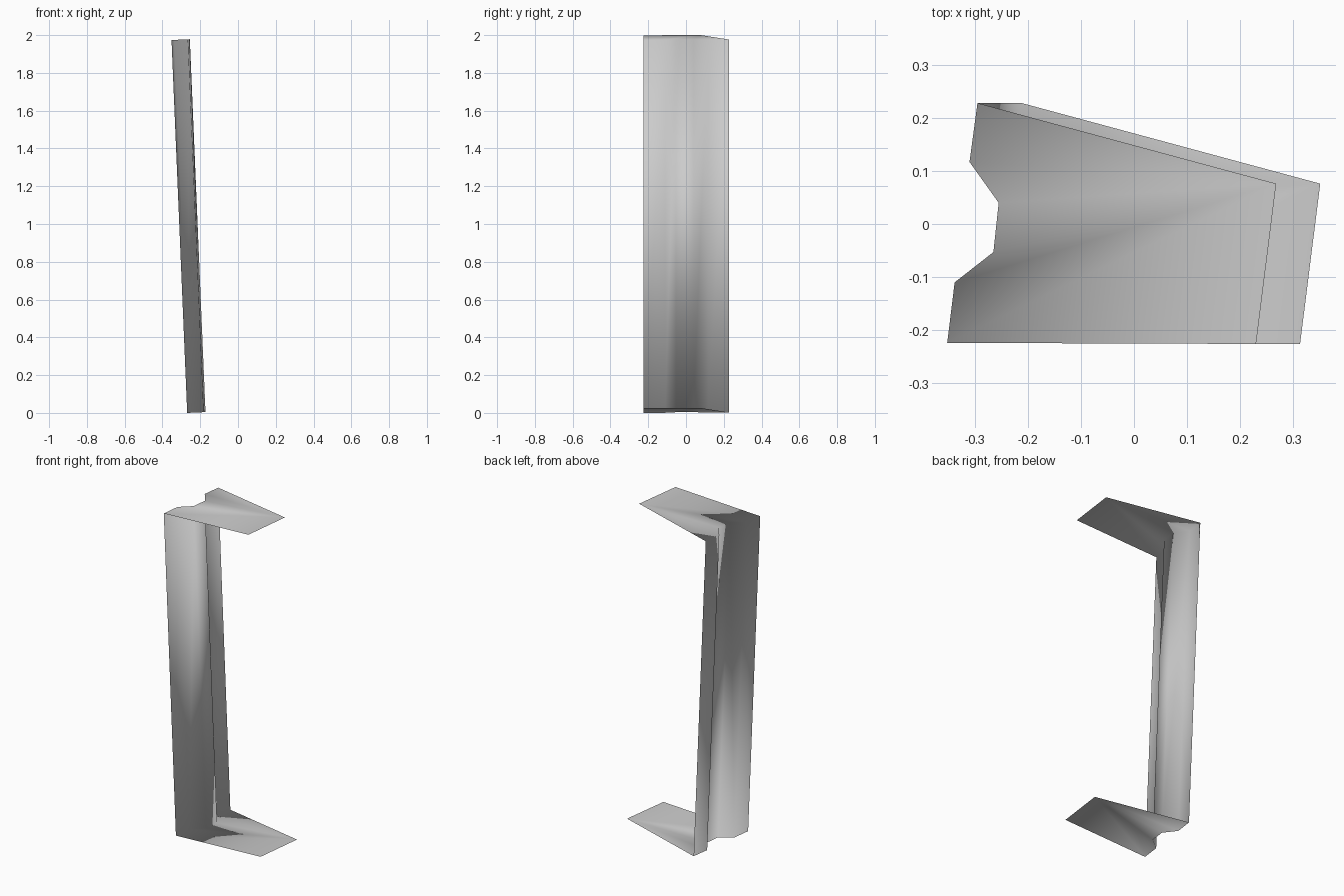
import bpy
import bmesh
from mathutils import Vector

cube = bpy.data.objects.get("Cube")
if cube:
    bpy.data.objects.remove(cube, do_unlink=True)

HEIGHT = 1.974    # length of the web
LEAN = 0.083      # sideways drift of the web from top to bottom
TILT = 0.0425     # slope of the flaps

# Joggled web section, back to front, then the free corners of the flap
web = [(-0.295, 0.228), (-0.31, 0.117), (-0.255, 0.04),
       (-0.265, -0.053), (-0.338, -0.11), (-0.352, -0.224)]
free = [(0.23, -0.226), (0.268, 0.076)]
outline = web + free

grey = bpy.data.materials.new("light grey")
grey.use_nodes = True
colour = (0.6, 0.6, 0.6, 1)
grey.diffuse_color = colour
grey.node_tree.nodes["Principled BSDF"].inputs["Base Color"].default_value = colour

bm = bmesh.new()


def ring(shift, base):
    """Outline of one flap, lying on its tilted plane."""
    return [bm.verts.new((x + shift, y, base + TILT * (x - web[-1][0])))
            for x, y in outline]


def face(verts, facing):
    f = bm.faces.new(verts)
    f.normal_update()
    if f.normal.dot(Vector(facing)) < 0:
        f.normal_flip()
    f.smooth = True


top = ring(0, HEIGHT)
bottom = ring(LEAN, 0)

# Flaps, fanned from the outer back corner
for verts, facing in ((top, (0, 0, 1)), (bottom, (0, 0, -1))):
    for a, b in zip(verts[:-2], verts[1:-1]):
        face((a, b, verts[-1]), facing)

# Web panels, facing the inside of the channel
for i in range(len(web) - 1):
    face((top[i], top[i + 1], bottom[i + 1], bottom[i]), (1, 0, 0))

mesh = bpy.data.meshes.new("folded_bracket")
bm.to_mesh(mesh)
bm.free()
mesh.materials.append(grey)
bracket = bpy.data.objects.new("folded_bracket", mesh)
bpy.context.collection.objects.link(bracket)
